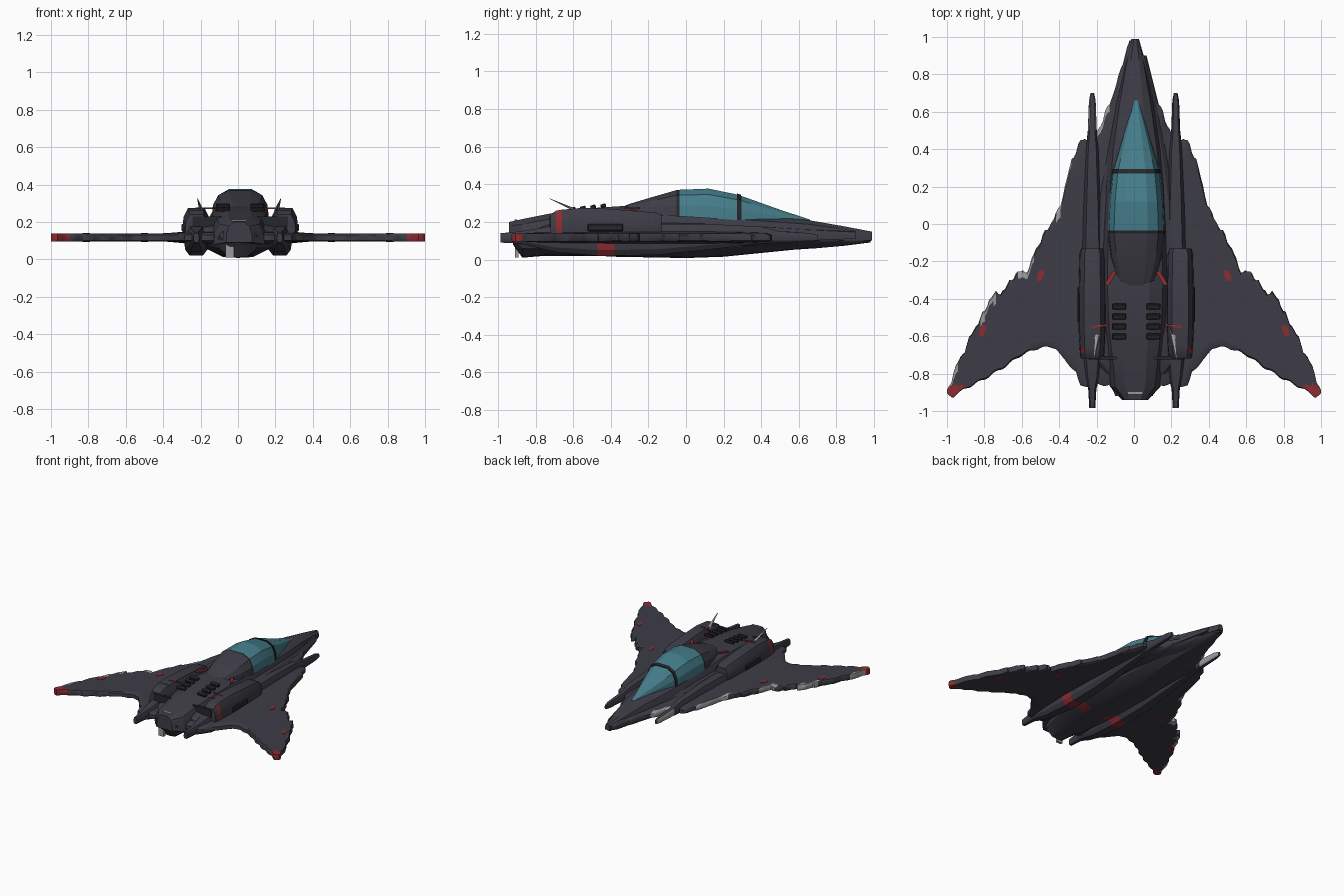
import bpy, bmesh
from math import sin, cos, pi
from mathutils import Vector

cube = bpy.data.objects.get("Cube")
if cube:
    bpy.data.objects.remove(cube, do_unlink=True)


def material(name, r, g, b):
    m = bpy.data.materials.new(name)
    m.use_nodes = True
    m.diffuse_color = (r, g, b, 1)
    bsdf = next(n for n in m.node_tree.nodes if n.type == "BSDF_PRINCIPLED")
    bsdf.inputs["Base Color"].default_value = (r, g, b, 1)
    bsdf.inputs["Roughness"].default_value = 0.6
    return m


PALETTE = [material("hull_charcoal", .047, .046, .062),
           material("canopy_teal", .06, .21, .26),
           material("marking_red", .27, .025, .03),
           material("worn_grey", .32, .32, .34),
           material("trim_dark", .02, .02, .025)]
HULL, GLASS, RED, GREY, DARK = range(5)
OFF = 0.012          # slight sideways offset of the upper body


def finish(name, bm, rule=HULL, angle=25):
    """Turn a bmesh into an object and colour its faces by a number or rule."""
    bmesh.ops.recalc_face_normals(bm, faces=bm.faces)
    for f in bm.faces:
        f.material_index = rule(f) if callable(rule) else rule
    me = bpy.data.meshes.new(name)
    bm.to_mesh(me)
    bm.free()
    for m in PALETTE:
        me.materials.append(m)
    ob = bpy.data.objects.new(name, me)
    bpy.context.collection.objects.link(ob)
    bpy.ops.object.select_all(action="DESELECT")
    ob.select_set(True)
    bpy.context.view_layer.objects.active = ob
    bpy.ops.object.shade_smooth_by_angle(angle=angle * pi / 180)
    return ob


def lerp(table, x):
    for (a, p), (b, q) in zip(table, table[1:]):
        if x <= b:
            return p + (q - p) * (x - a) / (b - a)
    return table[-1][1]


# Cross-sections: half-width and height factors of one ring
OCTAGON = [(-.6, 1), (.6, 1), (.92, .72), (1, .4), (.9, .18), (.55, 0),
           (-.55, 0), (-.9, .18), (-1, .4), (-.92, .72)]
KEEL = [(-.8, 1), (.8, 1), (1, .7), (.85, .35), (.4, .03), (0, 0),
        (-.4, .03), (-.85, .35), (-1, .7)]
DOME = [(-.4, 1), (.4, 1), (.78, .8), (.96, .42), (1, 0),
        (-1, 0), (-.96, .42), (-.78, .8)]


def loft(name, sections, ring, rule=HULL, x=0.0, angle=25):
    """Skin rings through sections of (y, half width, bottom, top)."""
    bm = bmesh.new()
    rows = [[bm.verts.new((x + u * w, y, lo + v * (hi - lo))) for u, v in ring]
            for y, w, lo, hi in sections]
    n = len(ring)
    for a, b in zip(rows, rows[1:]):
        for i in range(n):
            bm.faces.new((a[i], a[(i + 1) % n], b[(i + 1) % n], b[i]))
    bm.faces.new(rows[0])
    bm.faces.new(rows[-1])
    return finish(name, bm, rule, angle)


def block(name, centre, size, mat=HULL, turn=0.0, bevel=0.0):
    bm = bmesh.new()
    bmesh.ops.create_cube(bm, size=1)
    for v in bm.verts:
        v.co = Vector((v.co.x * size[0], v.co.y * size[1], v.co.z * size[2]))
    if bevel:
        bmesh.ops.bevel(bm, geom=bm.edges[:], offset=bevel, segments=1, affect="EDGES")
    ob = finish(name, bm, mat)
    ob.location = centre
    ob.rotation_euler.z = turn
    return ob


# Wing: a grid of span stations and chord steps with a ragged edge
LEAD = [(0, .99), (.03, .97), (.06, .86), (.11, .7), (.17, .55), (.21, .47), (.29, .44),
        (.33, .35), (.37, .2), (.4, .08), (.46, -.02), (.53, -.14), (.56, -.24),
        (.64, -.27), (.69, -.35), (.77, -.39), (.8, -.47), (.85, -.55), (.91, -.68),
        (.96, -.78), (1, -.9)]
TRAIL = [(0, -.86), (.2, -.86), (.29, -.87), (.31, -.79), (.38, -.72), (.42, -.66),
         (.5, -.66), (.6, -.7), (.7, -.77), (.8, -.83), (.9, -.88), (.97, -.925), (1, -.91)]
CHORD = [0, .025, .08, .16, .28, .42, .56, .7, .82, .92, .98, 1]


def wing_point(s, t, side):
    x = abs(s)
    front = lerp(LEAD, x) + (.011 * sin(95 * x) + .008 * sin(171 * x + 1)) * min(1, 8 * x)
    back = lerp(TRAIL, x) + .006 * sin(70 * x)
    swell = max(0, 1 - x / .42) ** 1.5 * sin(pi * t) ** .7
    if side > 0:
        z = .139 + .055 * swell - (.008 if t in (0, 1) else 0)
    else:
        z = .096 - .06 * swell + (.006 if t in (0, 1) else 0)
    return (s, front + (back - front) * t, z)


def wing_colour(f):
    c = f.calc_center_median()
    if abs(c.x) > .9 and c.y < -.865:
        return RED
    edge = lerp(LEAD, abs(c.x)) - c.y
    if c.x < 0 and edge < .045 and sin(31 * c.x + .6) > .35:
        return RED if .78 < c.y < .85 else GREY
    return HULL


bm = bmesh.new()
SPAN = 84
grid = {}
for side in (1, -1):
    for i in range(-SPAN, SPAN + 1):
        for j, t in enumerate(CHORD):
            grid[side, i, j] = bm.verts.new(wing_point(i / SPAN, t, side))
LAST = len(CHORD) - 1
for i in range(-SPAN, SPAN):
    for side in (1, -1):
        for j in range(LAST):
            bm.faces.new([grid[side, a, b] for a, b in
                          ((i, j), (i + 1, j), (i + 1, j + 1), (i, j + 1))])
    for j in (0, LAST):
        bm.faces.new([grid[q, a, j] for q, a in ((1, i), (1, i + 1), (-1, i + 1), (-1, i))])
for i in (-SPAN, SPAN):
    for j in range(LAST):
        bm.faces.new([grid[q, i, b] for q, b in ((1, j), (1, j + 1), (-1, j + 1), (-1, j))])
finish("delta_wing", bm, wing_colour, 40)


# Hull: lower keel, side shoulders and upper fuselage
def belly_colour(f):
    c = f.calc_center_median()
    return RED if -.47 < c.y < -.38 and c.z < .07 and abs(c.x) > .07 else HULL


loft("lower_hull", [(.98, .025, .09, .13), (.8, .07, .075, .15), (.5, .13, .045, .15),
                    (.2, .18, .015, .15), (0, .2, .008, .15), (-.38, .21, .015, .15),
                    (-.47, .21, .02, .15), (-.75, .16, .02, .15), (-.87, .12, .01, .15),
                    (-.92, .1, .08, .15)], KEEL, belly_colour)
loft("shoulder_strake", [(.9, .055, .11, .155), (.6, .13, .1, .175), (.4, .175, .1, .19),
                         (.1, .225, .1, .205), (-.15, .25, .1, .21), (-.6, .26, .1, .21),
                         (-.74, .24, .1, .19), (-.8, .18, .1, .17)], DOME, HULL, OFF)
loft("fuselage", [(.99, .02, .1, .148), (.85, .06, .1, .175), (.65, .105, .1, .21),
                  (.4, .15, .1, .232), (.2, .17, .1, .25), (-.04, .185, .1, .262),
                  (-.33, .19, .1, .285), (-.55, .18, .1, .27), (-.72, .155, .1, .245),
                  (-.87, .135, .08, .215), (-.94, .07, .09, .2)], DOME, HULL, OFF / 2)


# Canopy with a glazed front, a dark frame and a solid rear fairing
def canopy_colour(f):
    y = f.calc_center_median().y
    if .265 < y < .295 or -.055 < y < -.03:
        return DARK
    return GLASS if y > -.035 else HULL


loft("canopy", [(.66, .012, .19, .212), (.5, .062, .2, .265), (.295, .122, .21, .338),
                (.27, .128, .21, .346), (.12, .145, .22, .377), (-.035, .152, .23, .371),
                (-.05, .152, .23, .369), (-.18, .135, .24, .332), (-.3, .1, .25, .296),
                (-.34, .07, .25, .28)], DOME, canopy_colour, OFF, 12)
loft("canopy_frame_hoop", [(.293, .127, .215, .344), (.272, .133, .215, .352)],
     DOME, DARK, OFF)


def boom_colour(f):
    c = f.calc_center_median()
    if c.x < 0 and c.y > .46 and abs(f.normal.x) > .5:
        return GREY
    return RED if -.47 < c.y < -.38 and c.z < .07 else HULL


# Parts repeated on both sides
for s, label in ((1, "left"), (-1, "right")):
    loft(label + "_boom", [(.7, .01, .1, .13), (.66, .018, .095, .14), (.5, .024, .09, .15),
                           (.4, .035, .085, .175), (.1, .05, .05, .19), (-.15, .06, .025, .19),
                           (-.38, .065, .02, .19), (-.47, .065, .02, .19),
                           (-.7, .055, .04, .18), (-.82, .04, .07, .16),
                           (-.88, .022, .085, .15), (-.985, .016, .09, .14)],
         OCTAGON, boom_colour, s * .235 - s * .012)
    loft(label + "_nacelle", [(-.13, .058, .12, .235), (-.16, .068, .11, .25),
                              (-.42, .074, .1, .27), (-.55, .074, .1, .275),
                              (-.66, .068, .1, .265), (-.69, .066, .1, .26),
                              (-.72, .06, .11, .24)],
         OCTAGON, lambda f: RED if -.69 < f.calc_center_median().y < -.66
         and f.normal.x * s > .6 else HULL, OFF + s * .235)
    block(label + "_side_intake", (OFF + s * .302, -.43, .17), (.025, .19, .04),
          DARK, 0, .006)
    block(label + "_exhaust_plate", (OFF + s * .17, -.715, .2), (.17, .02, .06), DARK)
    # Dorsal louvres
    for k in range(4):
        bar = block(label + "_louvre_%d" % (k + 1),
                    (OFF + s * .092, -.44 - .054 * k, .286 - .006 * k), (.075, .03, .02),
                    DARK, 0, .004)
        bar.rotation_euler.x = .3
    # Swept antenna blade
    bm = bmesh.new()
    bmesh.ops.create_cone(bm, cap_ends=True, segments=6, radius1=.019, radius2=.003, depth=1)
    for v in bm.verts:
        h = v.co.z + .5
        v.co = Vector((s * (.2 + .022 * h) + v.co.x * .8 + OFF / 2,
                       -.575 - .15 * h + v.co.y, .258 + .066 * h))
    finish(label + "_antenna", bm, GREY)
    # Painted marks
    block(label + "_canopy_mark", (OFF + s * .137, -.29, .273), (.022, .085, .009),
          RED, s * .55)
    block(label + "_nacelle_stripe", (OFF + s * .195, -.545, .274), (.09, .012, .009),
          RED, -s * .12)
    for x, y, r in ((.5, -.275, .032), (.81, -.57, .034)):
        for z in (.139, .096):
            bm = bmesh.new()
            bmesh.ops.create_cone(bm, cap_ends=True, segments=7, radius1=r, radius2=r,
                                  depth=.006)
            for v in bm.verts:
                v.co.x = v.co.x * .55 - s * .25 * v.co.y
            spot = finish(label + "_wing_spot", bm, RED)
            spot.location = (s * x, y, z)

# Tail details
block("tail_light_plate", (OFF / 2, -.905, .208), (.08, .014, .012), GREY)
block("tail_skid_plate", (-.045, -.9, .045), (.045, .02, .07), GREY)
